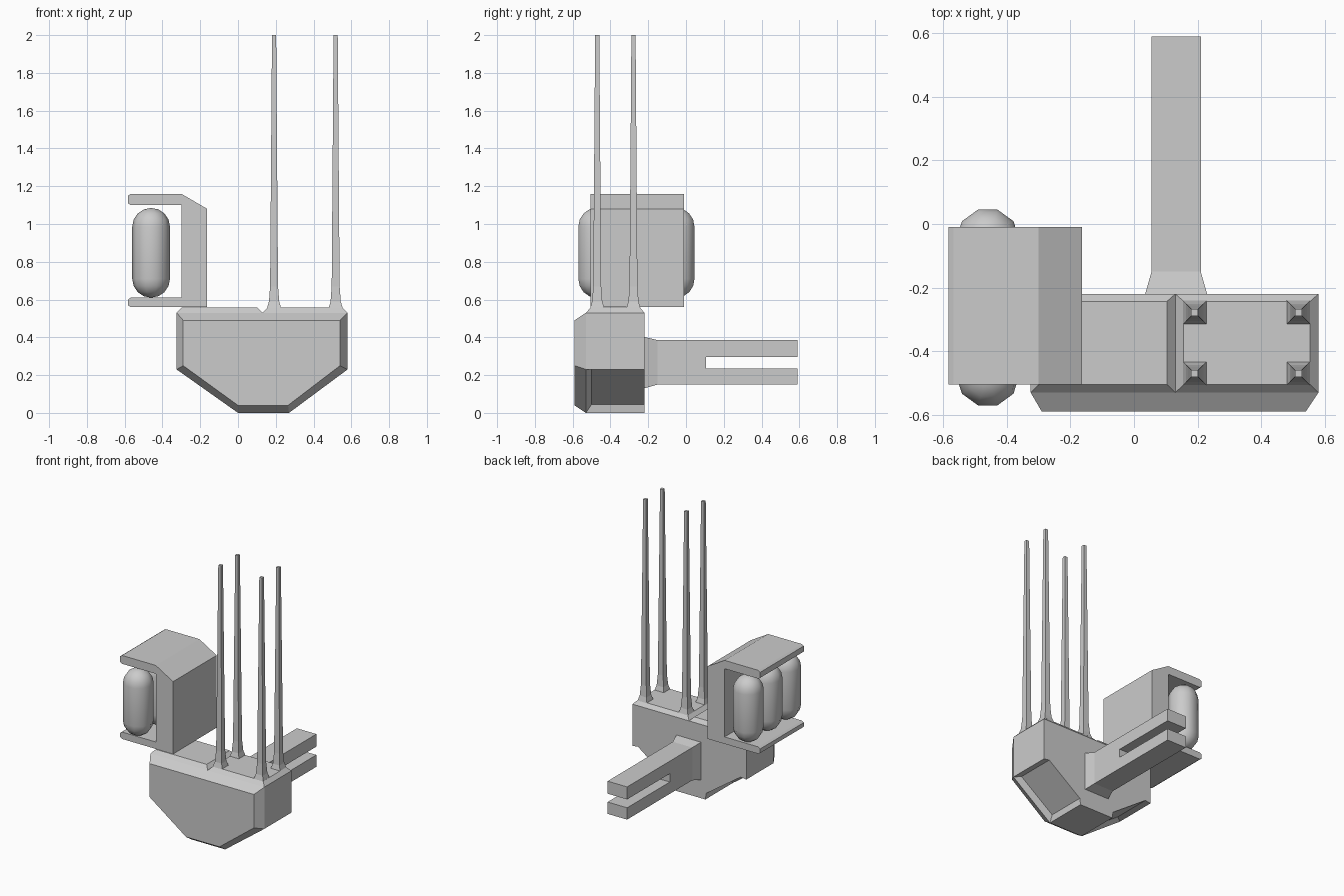
import bpy, bmesh
from math import sin, cos, pi, radians

if "Cube" in bpy.data.objects:
    bpy.data.objects.remove(bpy.data.objects["Cube"])


def loft(name, rings, caps=True, smooth=False):
    """Skin a list of equal-length point rings into one closed object."""
    bm = bmesh.new()
    vs = [[bm.verts.new(p) for p in r] for r in rings]
    n = len(rings[0])
    for a, b in zip(vs, vs[1:]):
        for i in range(n):
            j = (i + 1) % n
            bm.faces.new((a[i], a[j], b[j], b[i]))
    if caps:
        bm.faces.new(vs[0])
        bm.faces.new(vs[-1])
    bmesh.ops.remove_doubles(bm, verts=bm.verts, dist=1e-4)
    bmesh.ops.recalc_face_normals(bm, faces=bm.faces)
    me = bpy.data.meshes.new(name)
    bm.to_mesh(me)
    bm.free()
    ob = bpy.data.objects.new(name, me)
    bpy.context.collection.objects.link(ob)
    if smooth:
        bpy.ops.object.select_all(action='DESELECT')
        ob.select_set(True)
        bpy.context.view_layer.objects.active = ob
        bpy.ops.object.shade_smooth_by_angle(angle=radians(50))
    return ob


def rect_z(x0, x1, y0, y1, z):
    return [(x0, y0, z), (x1, y0, z), (x1, y1, z), (x0, y1, z)]


def rect_y(x0, x1, z0, z1, y):
    return [(x0, y, z0), (x1, y, z0), (x1, y, z1), (x0, y, z1)]


# Body: chamfered front, sunken panels on the two lower slopes, flat back
front = [(-.29, .49), (.54, .49), (.54, .25), (.54, .25), (.265, .04), (.265, .04),
         (0, .04), (0, .04), (-.29, .25), (-.29, .25)]
outer = [(-.325, .53), (.58, .53), (.58, .23), (.58, .23), (.27, 0), (.27, 0),
         (0, 0), (0, 0), (-.325, .23), (-.325, .23)]
inset = list(outer)
inset[3], inset[4] = (.536, .236), (.276, .045)
inset[7], inset[8] = (-.006, .045), (-.281, .236)
sunk = (3, 4, 7, 8)
loft("body", [
    [(x, -.59, z) for x, z in front],
    [(x, -.53, z) for x, z in outer],
    [(x, -.50 if i in sunk else -.53, z) for i, (x, z) in enumerate(inset)],
    [(x, -.22, z) for x, z in inset]])

# Two bevelled top plates with a groove between them
for name, x0, x1 in (("left_top_plate", -.325, .13), ("right_top_plate", .13, .58)):
    loft(name, [rect_z(x0, x1, -.53, -.22, .53),
                rect_z(x0 + .026, x1 - .026, -.505, -.243, .557)])

# Four tall spikes with flared feet
for i, x in enumerate((.191, .517)):
    for j, y in enumerate((-.47, -.278)):
        loft(f"spike_{i}_{j}", [
            rect_z(x - h, x + h, y - h, y + h, z)
            for h, z in ((.037, .555), (.027, .59), (.021, .67), (.011, 2.0))])

# C-shaped bracket
prof = [(-.163, .56), (-.163, 1.08), (-.30, 1.16), (-.568, 1.16), (-.583, 1.15),
        (-.583, 1.11), (-.568, 1.10), (-.30, 1.10), (-.30, .61), (-.568, .61),
        (-.583, .60), (-.583, .57), (-.568, .56)]
loft("bracket", [[(x, y, z) for x, z in prof] for y in (-.505, -.01)])

# Three capsules held in the bracket
R, SIDES, STEPS = .1, 10, 4
for k, y in enumerate((-.475, -.2625, -.05)):
    arcs = [(s * pi / 2 / STEPS - pi / 2, .71) for s in range(STEPS + 1)]
    arcs += [(s * pi / 2 / STEPS, .985) for s in range(STEPS + 1)]
    loft(f"capsule_{k}", [
        [(-.46 + R * cos(a) * cos(2 * pi * i / SIDES),
          y + R * cos(a) * sin(2 * pi * i / SIDES), zc + R * sin(a)) for i in range(SIDES)]
        for a, zc in arcs], caps=False, smooth=True)

# Rear forked arm and its flared neck
fork = [(-.15, .15), (.59, .15), (.59, .235), (.105, .235), (.105, .295),
        (.59, .295), (.59, .385), (-.15, .385)]
loft("forked_arm", [[(x, y, z) for y, z in fork] for x in (.055, .21)])
loft("arm_neck", [rect_y(.035, .23, .13, .402, -.22), rect_y(.055, .21, .15, .385, -.15)])
